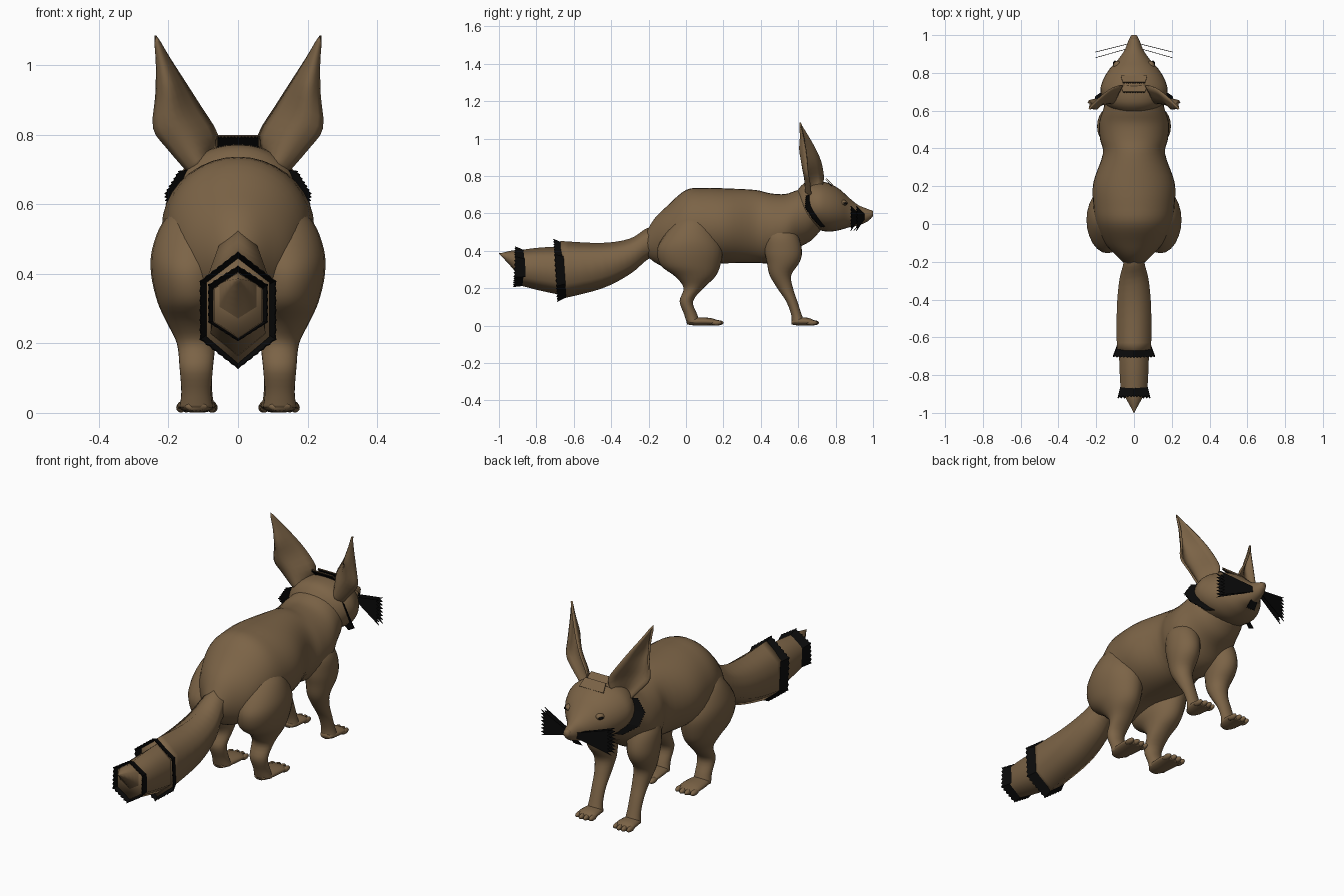
import bpy
import bmesh
from math import sin, cos, pi, tau
from mathutils import Vector, Matrix

default_cube = bpy.data.objects.get("Cube")
if default_cube:
    bpy.data.objects.remove(default_cube, do_unlink=True)


def make_material(name, colour):
    material = bpy.data.materials.new(name)
    material.use_nodes = True
    material.diffuse_color = colour
    material.node_tree.nodes["Principled BSDF"].inputs["Base Color"].default_value = colour
    return material


brown = make_material("brown fur", (.2, .126, .062, 1))
black = make_material("black fur", (.003, .003, .003, 1))


def finish(name, bm, material, mirrored=False, smooth=True, thickness=0):
    """Turn a bmesh into a named object, optionally mirrored across x = 0."""
    bmesh.ops.recalc_face_normals(bm, faces=bm.faces[:])
    mesh = bpy.data.meshes.new(name)
    bm.to_mesh(mesh)
    bm.free()
    mesh.materials.append(material)
    for face in mesh.polygons:
        face.use_smooth = smooth
    obj = bpy.data.objects.new(name, mesh)
    bpy.context.scene.collection.objects.link(obj)
    if thickness:
        solid = obj.modifiers.new("Thickness", "SOLIDIFY")
        solid.thickness = thickness
        solid.offset = 0
    if mirrored:
        obj.modifiers.new("Mirror", "MIRROR").use_mirror_merge = False
    return obj


def spline(rows, steps):
    """Catmull-Rom interpolation through rows of numbers."""
    rows = [Vector(row) for row in rows]
    padded = [rows[0]] + rows + [rows[-1]]
    result = []
    for a, b, c, d in zip(padded, padded[1:], padded[2:], padded[3:]):
        for i in range(steps):
            t = i / steps
            result.append((b * 2 + (c - a) * t + (a * 2 - b * 5 + c * 4 - d) * t ** 2
                           + (b * 3 - a - c * 3 + d) * t ** 3) / 2)
    return result + [rows[-1]]


def loft(bm, rows, axis, sides=28, steps=4):
    """Skin ellipses; a row is centre x, y, z and two radii."""
    rings = []
    for x, y, z, rx, r2 in spline(rows, steps):
        ring = []
        for i in range(sides):
            angle = tau * i / sides + pi / 2
            u, v = cos(angle) * max(rx, .002), sin(angle) * max(r2, .002)
            offset = (u, 0, v) if axis == "y" else (u, v, 0)
            ring.append(bm.verts.new(Vector((x, y, z)) + Vector(offset)))
        rings.append(ring)
    for low, high in zip(rings, rings[1:]):
        for i in range(sides):
            j = (i + 1) % sides
            bm.faces.new((low[i], low[j], high[j], high[i]))
    bm.faces.new(rings[0])
    bm.faces.new(rings[-1])


def ellipsoid(bm, centre, radii):
    matrix = Matrix.Translation(centre) @ Matrix.Diagonal((*radii, 1))
    bmesh.ops.create_uvsphere(bm, u_segments=12, v_segments=8, radius=1, matrix=matrix)


def along(points, t):
    t *= len(points) - 1
    i = min(int(t), len(points) - 2)
    return Vector(points[i]).lerp(Vector(points[i + 1]), t - i)


def fur_strip(name, base, edge, count, mirrored=False):
    """Black strip between two polylines, with a ragged outer edge."""
    bm = bmesh.new()
    pairs = []
    for i in range(count + 1):
        a, b = along(base, i / count), along(edge, i / count)
        pairs.append((bm.verts.new(a), bm.verts.new(a.lerp(b, .88 if i % 2 else 1))))
    for (a, b), (c, d) in zip(pairs, pairs[1:]):
        bm.faces.new((a, c, d, b))
    finish(name, bm, black, mirrored, smooth=False, thickness=.003)


# Torso and neck: y, centre height, half width, half height
bm = bmesh.new()
torso = [(-.22, .435, .04, .05), (-.17, .455, .09, .115), (-.1, .475, .155, .165),
         (0, .52, .2, .205), (.1, .533, .215, .203), (.22, .533, .215, .2),
         (.37, .53, .165, .195), (.45, .52, .18, .187), (.53, .53, .185, .173),
         (.6, .57, .165, .155), (.67, .595, .14, .14), (.72, .61, .1, .1)]
loft(bm, [(0, *row) for row in torso], "y", sides=36)
finish("body", bm, brown)

# Head and pointed muzzle
bm = bmesh.new()
head = [(.58, .63, .07, .07), (.63, .64, .145, .12), (.7, .642, .177, .13),
        (.76, .632, .165, .13), (.82, .62, .13, .11), (.87, .605, .085, .08),
        (.92, .59, .05, .055), (.97, .59, .03, .034), (1, .598, .014, .014)]
loft(bm, [(0, *row) for row in head], "y", sides=32)
ellipsoid(bm, (0, .985, .603), (.02, .015, .016))
finish("head", bm, brown)

# Eyelids with dark eyes
bm = bmesh.new()
ellipsoid(bm, (.088, .838, .655), (.022, .026, .017))
finish("eyelid", bm, brown, mirrored=True)
bm = bmesh.new()
ellipsoid(bm, (.1, .85, .653), (.012, .015, .007))
finish("eye", bm, black, mirrored=True)

# Large cupped ears: inner edge and outer edge from base to tip
inner = [(.075, .73, .75), (.062, .735, .8), (.11, .72, .88),
         (.155, .69, .95), (.2, .65, 1.02), (.238, .61, 1.085)]
outer = [(.13, .67, .68), (.205, .66, .765), (.242, .65, .82),
         (.234, .645, .91), (.232, .63, 1.0), (.238, .61, 1.085)]
bm = bmesh.new()
columns = 8
grid = []
for k, (a, b) in enumerate(zip(spline(inner, 3), spline(outer, 3))):
    depth = .055 * min(1, (b - a).length / .09)
    grid.append([bm.verts.new(a.lerp(b, i / columns) - Vector((0, depth * sin(pi * i / columns), 0)))
                 for i in range(columns + 1)])
for low, high in zip(grid, grid[1:]):
    for i in range(columns):
        bm.faces.new((low[i], low[i + 1], high[i + 1], high[i]))
bmesh.ops.remove_doubles(bm, verts=bm.verts[:], dist=.0005)
finish("ear", bm, brown, mirrored=True, thickness=.01)


# Legs: x, y, height, half width, half depth
def leg(name, rows):
    bm = bmesh.new()
    loft(bm, rows, "z", sides=24)
    finish(name, bm, brown, mirrored=True)


leg("hind_leg", [(.1, .04, .61, .05, .05), (.12, .035, .55, .095, .1),
                 (.135, .025, .47, .112, .15), (.14, .02, .4, .11, .175),
                 (.135, .025, .32, .097, .158), (.13, .05, .26, .075, .105),
                 (.12, .04, .2, .056, .053), (.12, .002, .13, .048, .036),
                 (.12, .025, .06, .043, .035), (.12, .04, .015, .048, .036)])
leg("front_leg", [(.1, .5, .55, .05, .06), (.115, .51, .48, .075, .09),
                  (.12, .52, .4, .075, .1), (.12, .52, .34, .068, .088),
                  (.115, .505, .27, .054, .058), (.11, .53, .2, .042, .042),
                  (.11, .565, .13, .036, .03), (.11, .59, .06, .036, .028),
                  (.11, .6, .015, .043, .035)])


# Paws with four toes
def paw(name, x, heel, toe, width):
    bm = bmesh.new()
    span = toe - heel
    loft(bm, [(x, heel, .018, width * .5, .012), (x, heel + span * .2, .022, width * .85, .021),
              (x, heel + span * .6, .021, width, .02), (x, toe - .03, .014, width * .9, .013)], "y", sides=16)
    for i in range(4):
        side = (i - 1.5) / 1.5
        ellipsoid(bm, (x + side * width * .78, toe - .03 - abs(side) * .012, .015),
                  (width * .25, .03, .014))
    finish(name, bm, brown, mirrored=True)


paw("hind_paw", .12, .005, .205, .056)
paw("front_paw", .11, .565, .715, .05)

# Six-sided tail in two sections, with a pointed tip
tail = [(-.14, .46, .055, .07), (-.21, .435, .065, .085), (-.3, .37, .09, .095),
        (-.45, .32, .105, .122), (-.67, .297, .105, .155)]
tail_end = [(-.66, .292, .092, .13), (-.78, .302, .088, .115), (-.9, .31, .08, .092)]
tail_tip = [(-.88, .325, .07, .08), (-.93, .355, .045, .046), (-1, .385, 0, 0)]
for name, rows in (("tail_base", tail), ("tail_end", tail_end), ("tail_tip", tail_tip)):
    bm = bmesh.new()
    loft(bm, [(0, *row) for row in rows], "y", sides=6)
    finish(name, bm, brown)


# Flared black fur rings on the tail
def hexagon(y, z, rx, rz, lean):
    angles = [tau * i / 6 + pi / 2 for i in range(7)]
    return [(cos(a) * rx, y - sin(a) * lean, z + sin(a) * rz) for a in angles]


fur_strip("tail_ring", hexagon(-.65, .297, .104, .145, .01),
          hexagon(-.7, .295, .126, .168, .01), 72)
fur_strip("tail_end_ring", hexagon(-.855, .308, .08, .092, .005),
          hexagon(-.92, .315, .098, .108, -.005), 60)

# Cheek ruffs
fur_strip("cheek_ruff",
          [(.13, .67, .7), (.16, .67, .64), (.16, .7, .58), (.1, .745, .53)],
          [(.172, .64, .695), (.212, .635, .63), (.205, .675, .57), (.14, .72, .525)], 36, True)

# Whisker fans, two on each side
for i, (x, y) in enumerate(((.025, .955), (.045, .925))):
    tip_y = y - .045
    fur_strip("whisker_fan_" + str(i + 1), [(x, y, .595), (x, y, .57)],
              [(.205, tip_y, .64), (.205, tip_y, .505)], 14, True)

# Chin tuft
fur_strip("chin_tuft", [(-.02, .925, .54), (.02, .925, .54)],
          [(-.025, .895, .505), (.025, .895, .505)], 8)

# Forehead tufts: brown plates with black backs
for i in range(2):
    y, z = .785 - i * .05, .75 + i * .012
    bm = bmesh.new()
    corners = [(-.07, y, z), (.07, y, z), (.06, y - .035, z + .036), (-.06, y - .035, z + .036)]
    bm.faces.new([bm.verts.new(c) for c in corners])
    finish("forehead_plate_" + str(i + 1), bm, brown, smooth=False, thickness=.004)
    fur_strip("forehead_tuft_" + str(i + 1), [(-.06, y - .006, z - .004), (.06, y - .006, z - .004)],
              [(-.058, y - .04, z + .032), (.058, y - .04, z + .032)], 24)
